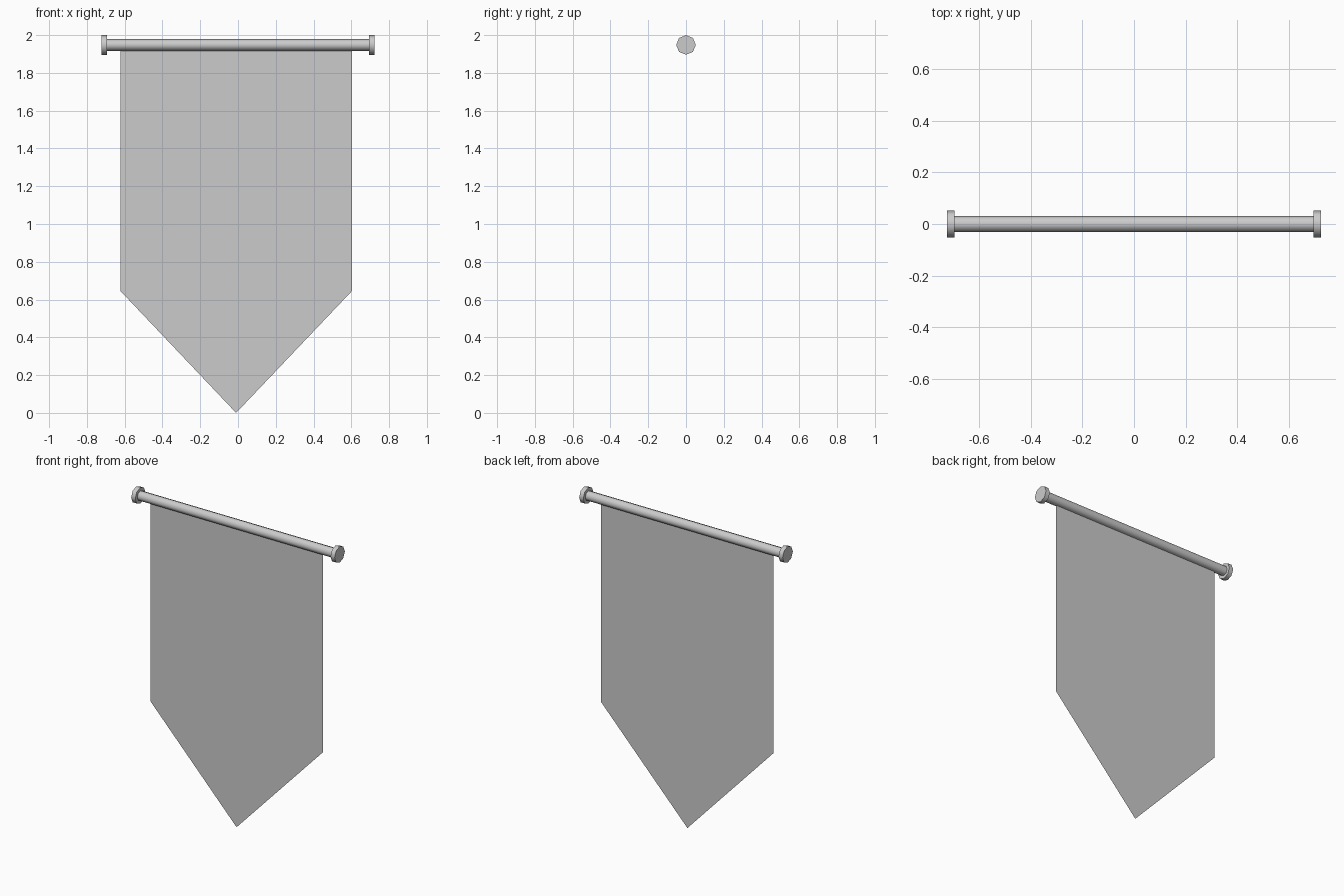
import bpy
import math

if "Cube" in bpy.data.objects:
    bpy.data.objects.remove(bpy.data.objects["Cube"])

ROD_Z = 1.948


def bar(name, radius, x0, x1):
    """Eight-sided bar lying along x, with corners on the y and z axes."""
    bpy.ops.mesh.primitive_cylinder_add(
        vertices=8, radius=radius, depth=x1 - x0,
        location=((x0 + x1) / 2, 0, ROD_Z), rotation=(0, math.pi / 2, 0))
    obj = bpy.context.object
    obj.name = name
    bpy.ops.object.shade_smooth_by_angle(angle=math.radians(50))
    return obj


# Hanging rod and its two end caps
bar("rod", 0.031, -0.70, 0.70)
bar("left_end_cap", 0.052, -0.723, -0.694)
bar("right_end_cap", 0.052, 0.694, 0.723)

# Cloth: a single flat sheet ending in a point
outline = [(-0.622, ROD_Z), (-0.622, 0.645), (-0.01, 0.0),
           (0.603, 0.645), (0.603, ROD_Z)]
mesh = bpy.data.meshes.new("banner_cloth")
mesh.from_pydata([(x, 0, z) for x, z in outline], [], [range(len(outline))])
cloth = bpy.data.objects.new("banner_cloth", mesh)
bpy.context.collection.objects.link(cloth)
